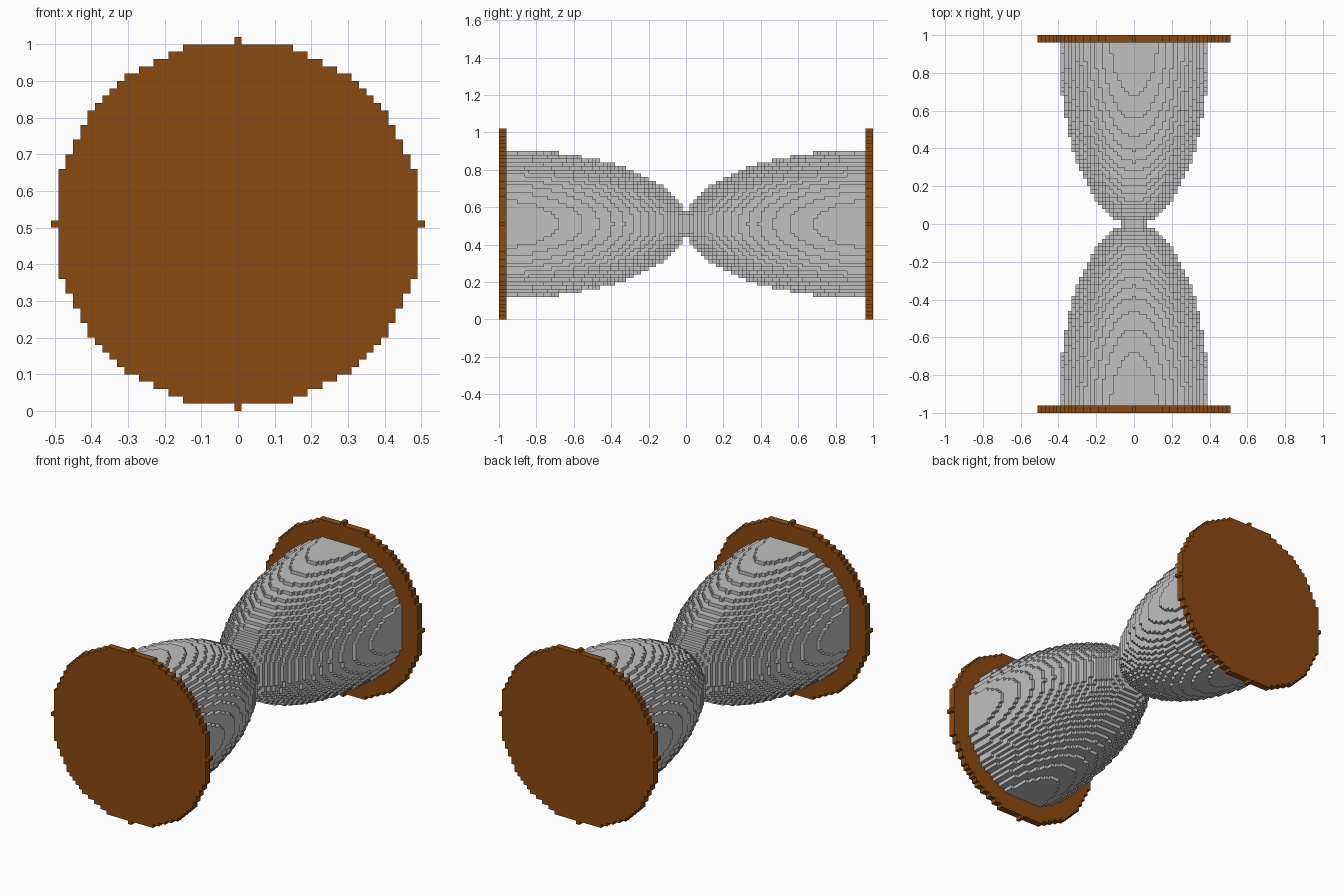
import bpy
import bmesh
import math

if "Cube" in bpy.data.objects:
    bpy.data.objects.remove(bpy.data.objects["Cube"], do_unlink=True)

S = 0.02             # edge of one block
LAYERS = 100         # blocks along y
CAP_LAYERS = 2       # thickness of an end disc
CAP_RADIUS = 25
BULB_RADIUS = 20
BULB_LENGTH = 50     # long half axis of a bulb, in blocks


def make_material(name, rgb):
    mat = bpy.data.materials.new(name)
    mat.use_nodes = True
    colour = (*rgb, 1.0)
    mat.diffuse_color = colour
    bsdf = mat.node_tree.nodes["Principled BSDF"]
    bsdf.inputs["Base Color"].default_value = colour
    bsdf.inputs["Roughness"].default_value = 0.7
    return mat


wood = make_material("brown wood", (0.258, 0.068, 0.005))
glass = make_material("pale grey glass", (0.527, 0.527, 0.527))


def round_slice(radius_sq, layer):
    """Cells of a filled stepped circle in one layer along y."""
    n = int(math.sqrt(radius_sq))
    return {(x, layer, z) for x in range(-n, n + 1) for z in range(-n, n + 1)
            if x * x + z * z <= radius_sq}


def block_object(name, cells, mat):
    """Outer skin of a set of blocks, one quad per exposed block side."""
    bm = bmesh.new()
    verts = {}

    def vert(p):
        if p not in verts:
            x, y, z = p
            verts[p] = bm.verts.new(((x - 0.5) * S,
                                     (y - LAYERS / 2) * S,
                                     (z + CAP_RADIUS) * S))
        return verts[p]

    for cell in cells:
        for axis in range(3):
            for side in (0, 1):
                beside = list(cell)
                beside[axis] += 2 * side - 1
                if tuple(beside) in cells:
                    continue
                u, v = (axis + 1) % 3, (axis + 2) % 3
                ring = []
                for du, dv in ((0, 0), (1, 0), (1, 1), (0, 1)):
                    p = list(cell)
                    p[axis] += side
                    p[u] += du
                    p[v] += dv
                    ring.append(vert(tuple(p)))
                bm.faces.new(ring if side else ring[::-1])

    mesh = bpy.data.meshes.new(name)
    bm.to_mesh(mesh)
    bm.free()
    mesh.materials.append(mat)
    obj = bpy.data.objects.new(name, mesh)
    bpy.context.collection.objects.link(obj)
    return obj


# End disc and half ellipsoid bulb, built the same way from both ends
for end in ("front", "back"):
    disc, bulb = set(), set()
    for depth in range(LAYERS // 2):
        layer = depth if end == "front" else LAYERS - 1 - depth
        if depth < CAP_LAYERS:
            disc |= round_slice(CAP_RADIUS ** 2, layer)
        else:
            r_sq = BULB_RADIUS ** 2 * (1 - (depth / BULB_LENGTH) ** 2)
            bulb |= round_slice(r_sq, layer)
    block_object(end + "_disc", disc, wood)
    block_object(end + "_bulb", bulb, glass)
